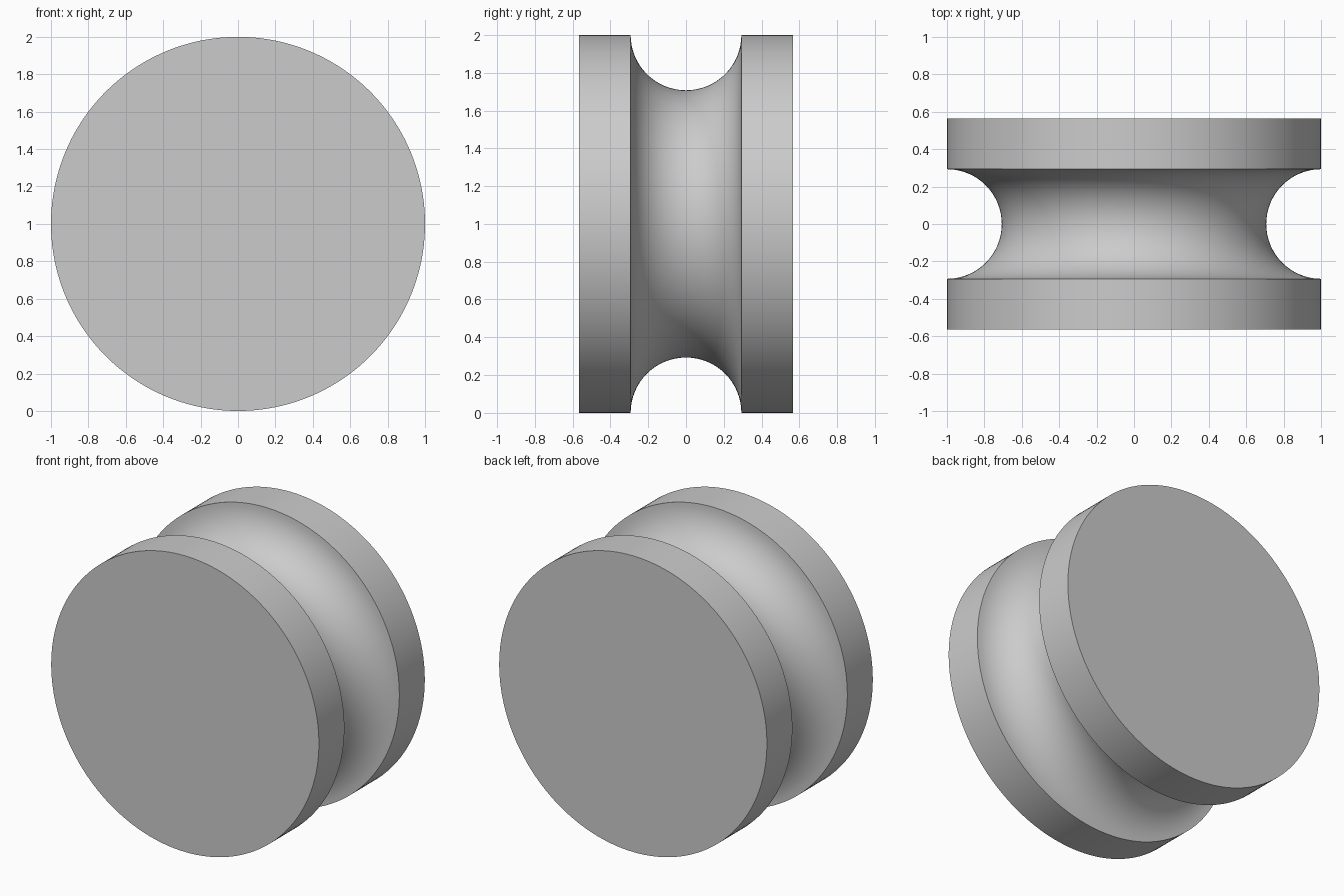
import bpy
import bmesh
from math import cos, sin, pi, radians
from mathutils import Vector

cube = bpy.data.objects.get("Cube")
if cube:
    bpy.data.objects.remove(cube, do_unlink=True)

RADIUS = 1.0
HALF_WIDTH = 0.565
GROOVE = 0.293
SEGMENTS = 160
ARC_STEPS = 32

# Plain grey material
grey = bpy.data.materials.new("grey")
grey.use_nodes = True
colour = (0.6, 0.6, 0.6, 1.0)
grey.diffuse_color = colour
grey.node_tree.nodes["Principled BSDF"].inputs["Base Color"].default_value = colour

# Rim profile: flat flange, semicircular groove, flat flange
profile = [(RADIUS, -HALF_WIDTH)]
for i in range(ARC_STEPS + 1):
    a = pi * i / ARC_STEPS
    profile.append((RADIUS - GROOVE * sin(a), -GROOVE * cos(a)))
profile.append((RADIUS, HALF_WIDTH))

# Revolve the profile around the axle and cap both ends
bm = bmesh.new()
verts = [bm.verts.new((r, y, 0)) for r, y in profile]
edges = [bm.edges.new(pair) for pair in zip(verts, verts[1:])]
bmesh.ops.spin(bm, geom=verts + edges, cent=Vector(), axis=Vector((0, 1, 0)),
               angle=2 * pi, steps=SEGMENTS, use_duplicate=False)
bmesh.ops.remove_doubles(bm, verts=bm.verts[:], dist=0.0001)
bmesh.ops.holes_fill(bm, edges=[e for e in bm.edges if e.is_boundary], sides=0)
bmesh.ops.recalc_face_normals(bm, faces=bm.faces[:])

mesh = bpy.data.meshes.new("grooved_wheel")
bm.to_mesh(mesh)
bm.free()
mesh.materials.append(grey)
wheel = bpy.data.objects.new("grooved_wheel", mesh)
wheel.location.z = RADIUS
bpy.context.collection.objects.link(wheel)

# Smooth surfaces with crisp flange edges
bpy.ops.object.select_all(action='DESELECT')
wheel.select_set(True)
bpy.context.view_layer.objects.active = wheel
bpy.ops.object.shade_smooth_by_angle(angle=radians(30))
